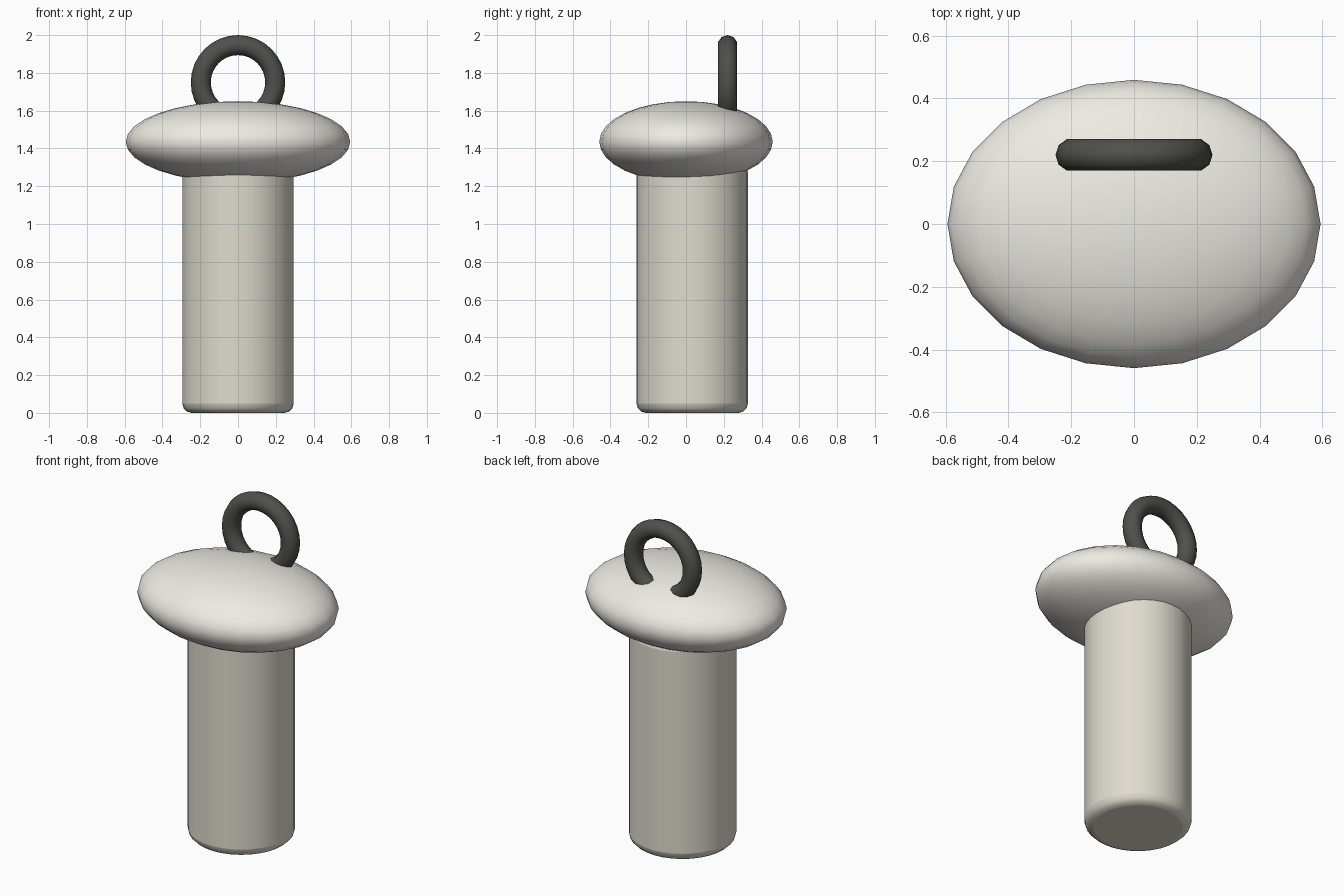
import bpy
from math import radians

if "Cube" in bpy.data.objects:
    bpy.data.objects.remove(bpy.data.objects["Cube"])


def finish(obj, name, color, angle=60):
    obj.name = name
    mat = bpy.data.materials.new(name + "_material")
    mat.diffuse_color = (*color, 1)
    mat.use_nodes = True
    mat.node_tree.nodes["Principled BSDF"].inputs["Base Color"].default_value = mat.diffuse_color
    obj.data.materials.append(mat)
    bpy.ops.object.shade_smooth_by_angle(angle=radians(angle))


# Stem: rounded-edge cylinder, slightly behind the cap's centre
HEIGHT = 1.32
bpy.ops.mesh.primitive_cylinder_add(vertices=32, radius=0.295, depth=HEIGHT,
                                    location=(0, 0.033, HEIGHT / 2))
stem = bpy.context.object
bevel = stem.modifiers.new("rounded_rims", 'BEVEL')
bevel.width = 0.05
bevel.segments = 3
bevel.limit_method = 'ANGLE'
bevel.angle_limit = radians(40)
finish(stem, "stem", (0.74, 0.71, 0.62), 40)
bpy.ops.object.modifier_apply(modifier="rounded_rims")
bpy.ops.object.shade_smooth_by_angle(angle=radians(40))

# Cap: flattened oval sphere
bpy.ops.mesh.primitive_uv_sphere_add(segments=24, ring_count=16, radius=1,
                                     location=(0, 0, 1.435))
cap = bpy.context.object
cap.scale = (0.594, 0.459, 0.215)
bpy.ops.object.transform_apply(location=False, rotation=False, scale=True)
finish(cap, "cap", (0.85, 0.83, 0.77))

# Ring: upright loop sunk into the back of the cap
bpy.ops.mesh.primitive_torus_add(major_segments=32, minor_segments=10,
                                 major_radius=0.197, minor_radius=0.053,
                                 location=(0, 0.22, 1.75),
                                 rotation=(radians(90), 0, 0))
finish(bpy.context.object, "hanging_ring", (0.08, 0.08, 0.07))
